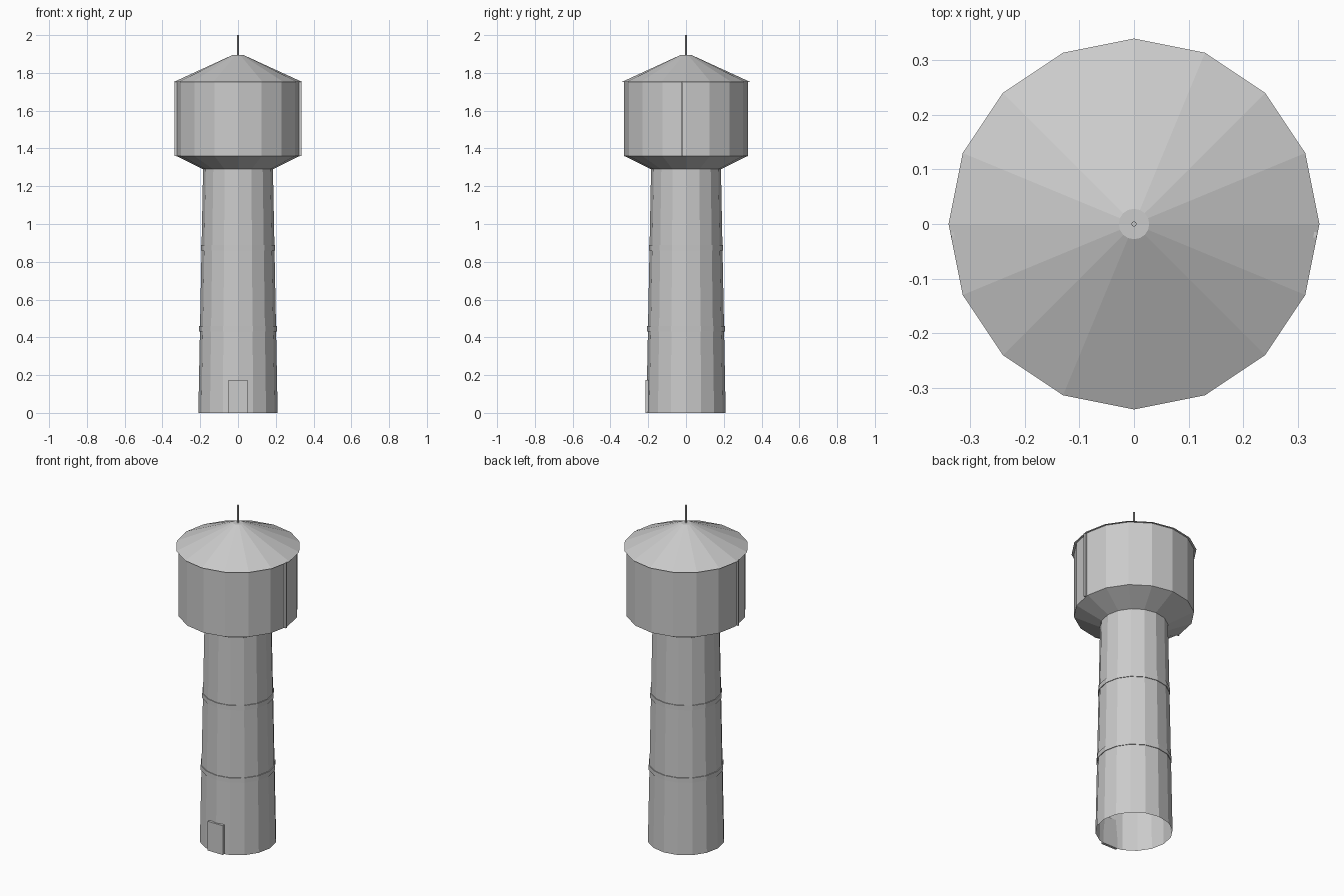
import bpy
import math

if "Cube" in bpy.data.objects:
    bpy.data.objects.remove(bpy.data.objects["Cube"])

SIDES = 16


def lathe(name, profile, sides=SIDES, closed=False, cap_start=False, cap_end=False):
    """Spin (radius, z) points around the z axis, flat faced."""
    verts, faces = [], []
    for r, z in profile:
        for i in range(sides):
            a = 2 * math.pi * i / sides
            verts.append((r * math.cos(a), r * math.sin(a), z))
    n = len(profile)
    for k in range(n if closed else n - 1):
        m = (k + 1) % n
        for i in range(sides):
            j = (i + 1) % sides
            faces.append((k * sides + i, k * sides + j, m * sides + j, m * sides + i))
    if cap_start:
        faces.append(tuple(reversed(range(sides))))
    if cap_end:
        faces.append(tuple(range((n - 1) * sides, n * sides)))
    mesh = bpy.data.meshes.new(name)
    mesh.from_pydata(verts, [], faces)
    obj = bpy.data.objects.new(name, mesh)
    bpy.context.collection.objects.link(obj)
    return obj


def box(name, center, size):
    bpy.ops.mesh.primitive_cube_add(size=1, location=center)
    obj = bpy.context.object
    obj.name = name
    obj.scale = size
    return obj


# Tapered shaft, open at the bottom
R0, R1, SHAFT_TOP = 0.21, 0.185, 1.29
lathe("shaft", [(R0, 0), (R1, SHAFT_TOP)])

# Thin bands around the shaft
for i, z in enumerate((0.445, 0.875)):
    r = R0 + (R1 - R0) * z / SHAFT_TOP
    lo, hi = z - 0.014, z + 0.014
    lathe(f"shaft_band_{i + 1}",
          [(r - 0.006, lo), (r + 0.004, lo), (r + 0.004, hi), (r - 0.006, hi)],
          closed=True)

# Water tank with flared underside
lathe("tank", [(R1, SHAFT_TOP), (0.327, 1.36), (0.327, 1.755)])

# Conical roof with small flat top
lathe("roof", [(0.34, 1.752), (0.028, 1.895)], cap_start=True, cap_end=True)

# Mast on the roof
lathe("mast", [(0.005, 1.89), (0.005, 2.0)], sides=8, cap_start=True, cap_end=True)

# Door at the front
box("door", (0, -0.207, 0.0875), (0.1, 0.016, 0.175))

# Vertical strips on both sides of the tank
for side, x in (("left", -0.328), ("right", 0.328)):
    box(f"tank_strip_{side}", (x, -0.02, 1.5575), (0.014, 0.01, 0.395))
